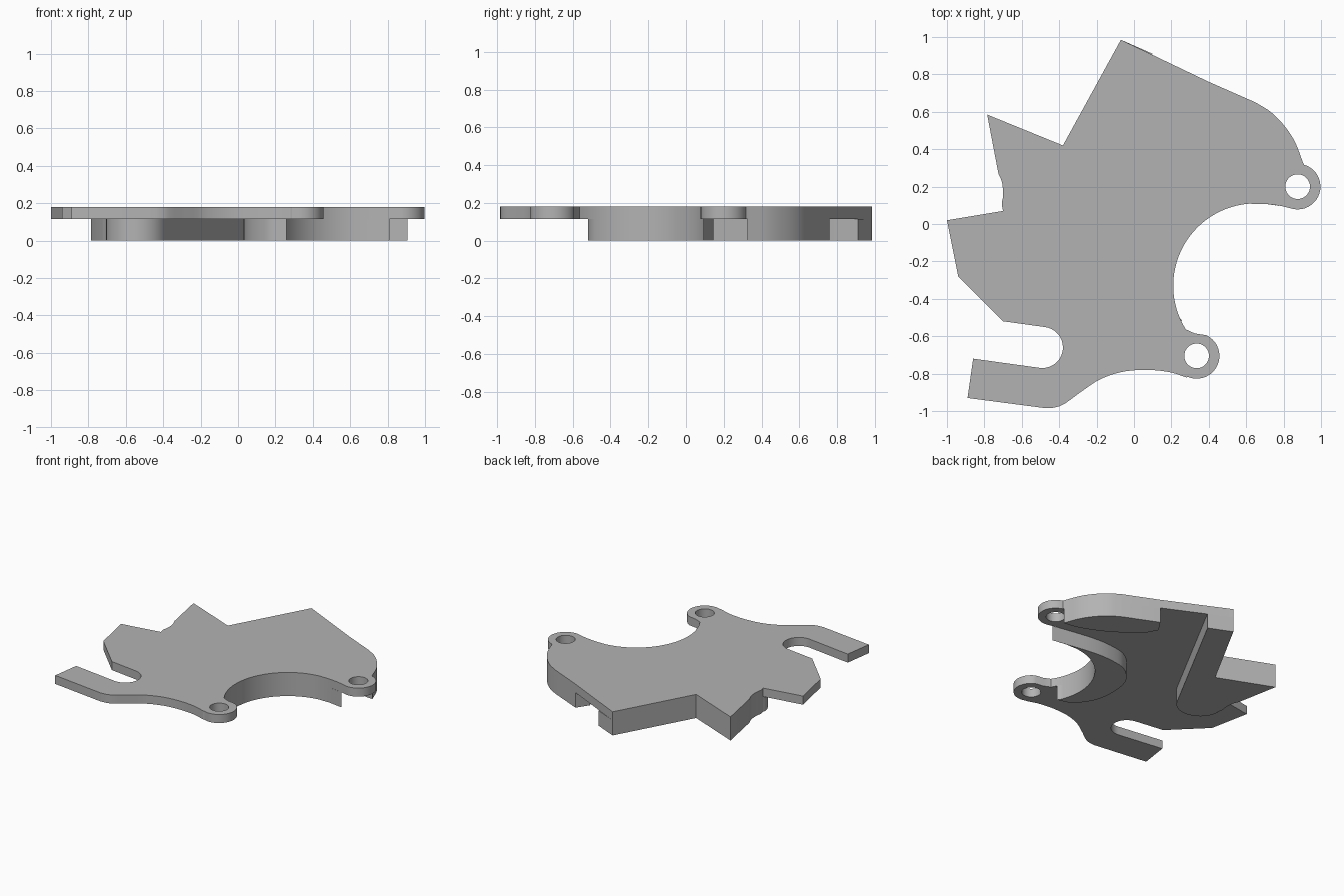
import bpy
import bmesh
from math import cos, sin, radians
from mathutils import Vector

old = bpy.data.objects.get("Cube")
if old:
    bpy.data.objects.remove(old, do_unlink=True)

PLATE_BOTTOM, PLATE_TOP = 0.115, 0.18
LUGS = [(0.875, 0.2), (0.335, -0.705)]

grey = bpy.data.materials.new("plain_grey")
grey.use_nodes = True
grey.diffuse_color = (0.45, 0.45, 0.45, 1)
grey.node_tree.nodes["Principled BSDF"].inputs["Base Color"].default_value = grey.diffuse_color


def arc(centre, r, start, end, n=20):
    """Points on a circle from one angle to another, in degrees."""
    angles = [radians(start + (end - start) * i / n) for i in range(n + 1)]
    return [(centre[0] + r * cos(a), centre[1] + r * sin(a)) for a in angles]


def smooth(points, n=6):
    """Smooth curve through the given points."""
    p = [Vector(q) for q in points]
    p = [2 * p[0] - p[1]] + p + [2 * p[-1] - p[-2]]
    out = []
    for a, b, c, d in zip(p, p[1:], p[2:], p[3:]):
        for i in range(n):
            t = i / n
            out.append(0.5 * (2 * b + (c - a) * t + (2 * a - 5 * b + 4 * c - d) * t * t
                              + (3 * b - a - 3 * c + d) * t ** 3))
    return out + [p[-2]]


def slab(name, loops, bottom, top):
    """Extruded flat outline; loops after the first become holes."""
    curve = bpy.data.curves.new(name, "CURVE")
    curve.dimensions = "2D"
    curve.fill_mode = "BOTH"
    curve.extrude = (top - bottom) / 2
    for loop in loops:
        spline = curve.splines.new("POLY")
        spline.points.add(len(loop) - 1)
        for point, (x, y) in zip(spline.points, loop):
            point.co = (x, y, 0, 1)
        spline.use_cyclic_u = True
    obj = bpy.data.objects.new(name, curve)
    bpy.context.collection.objects.link(obj)
    bpy.ops.object.select_all(action="DESELECT")
    obj.select_set(True)
    bpy.context.view_layer.objects.active = obj
    bpy.ops.object.convert(target="MESH")
    obj = bpy.context.object
    obj.name = name
    mesh = obj.data
    bm = bmesh.new()
    bm.from_mesh(mesh)
    bmesh.ops.remove_doubles(bm, verts=bm.verts, dist=0.0005)
    bmesh.ops.recalc_face_normals(bm, faces=bm.faces)
    bmesh.ops.translate(bm, verts=bm.verts, vec=(0, 0, (top + bottom) / 2))
    bm.to_mesh(mesh)
    bm.free()
    mesh.materials.clear()
    mesh.materials.append(grey)
    bpy.ops.object.shade_smooth_by_angle(angle=radians(25))
    return obj


# Edges shared by the plate and the ribs below it
outer_bend = smooth([(0.65, 0.65), (0.73, 0.6), (0.80, 0.53), (0.86, 0.44), (0.905, 0.325)])
bore = arc((0.65, -0.33), 0.44, 95, 212, 40)
side_hollow = smooth([(-0.70, 0.07), (-0.707, 0.11), (-0.70, 0.15), (-0.705, 0.22), (-0.725, 0.27)], 3)
rear_points = [(-0.785, 0.585), (-0.38, 0.42), (-0.07, 0.985)]

# Top plate with open slot, bore recess and two lugs
front_edge = smooth([(0.28, -0.82), (0.19, -0.792), (0.07, -0.78), (-0.06, -0.79), (-0.18, -0.83),
                     (-0.28, -0.895), (-0.37, -0.96), (-0.42, -0.98), (-0.47, -0.985)])
outline = (rear_points + [(0.40, 0.76)] + outer_bend
           + arc(LUGS[0], 0.122, 74, -108)
           + smooth([(0.78, 0.098), (0.70, 0.108)])
           + bore + [(0.325, -0.585)]
           + arc(LUGS[1], 0.122, 65, -112)
           + front_edge + [(-0.89, -0.93), (-0.86, -0.72)]
           + arc((-0.49, -0.66), 0.11, -98, 82)
           + [(-0.70, -0.52), (-0.94, -0.28), (-1, 0.02)] + side_hollow)
slab("top_plate", [outline] + [arc(c, 0.066, 0, 350, 35) for c in LUGS], PLATE_BOTTOM, PLATE_TOP)

# Rear rib with rounded foot
slab("rear_rib", [rear_points + [(0.10, 0.91)] + arc((-0.54, 0.07), 0.165, -29, -175) + side_hollow],
     0, PLATE_BOTTOM)

# Rib under the outer bend
inner_bend = smooth([(0.905, 0.325), (0.8, 0.34), (0.65, 0.40), (0.51, 0.485), (0.40, 0.57), (0.34, 0.67)])
slab("outer_rib", [[(0.40, 0.76)] + outer_bend + inner_bend[1:]], 0, PLATE_BOTTOM)

# Crescent collar beside the bore
collar_back = smooth([(0.26, -0.52), (0.15, -0.48), (0.06, -0.36), (0.03, -0.2), (0.06, -0.02),
                      (0.17, 0.1), (0.31, 0.14), (0.5, 0.14), (0.81, 0.092)])
collar_bore = [p for p in bore if p[1] > -0.51]
slab("bore_collar", [collar_back + [(0.70, 0.108)] + collar_bore], 0, PLATE_BOTTOM)
